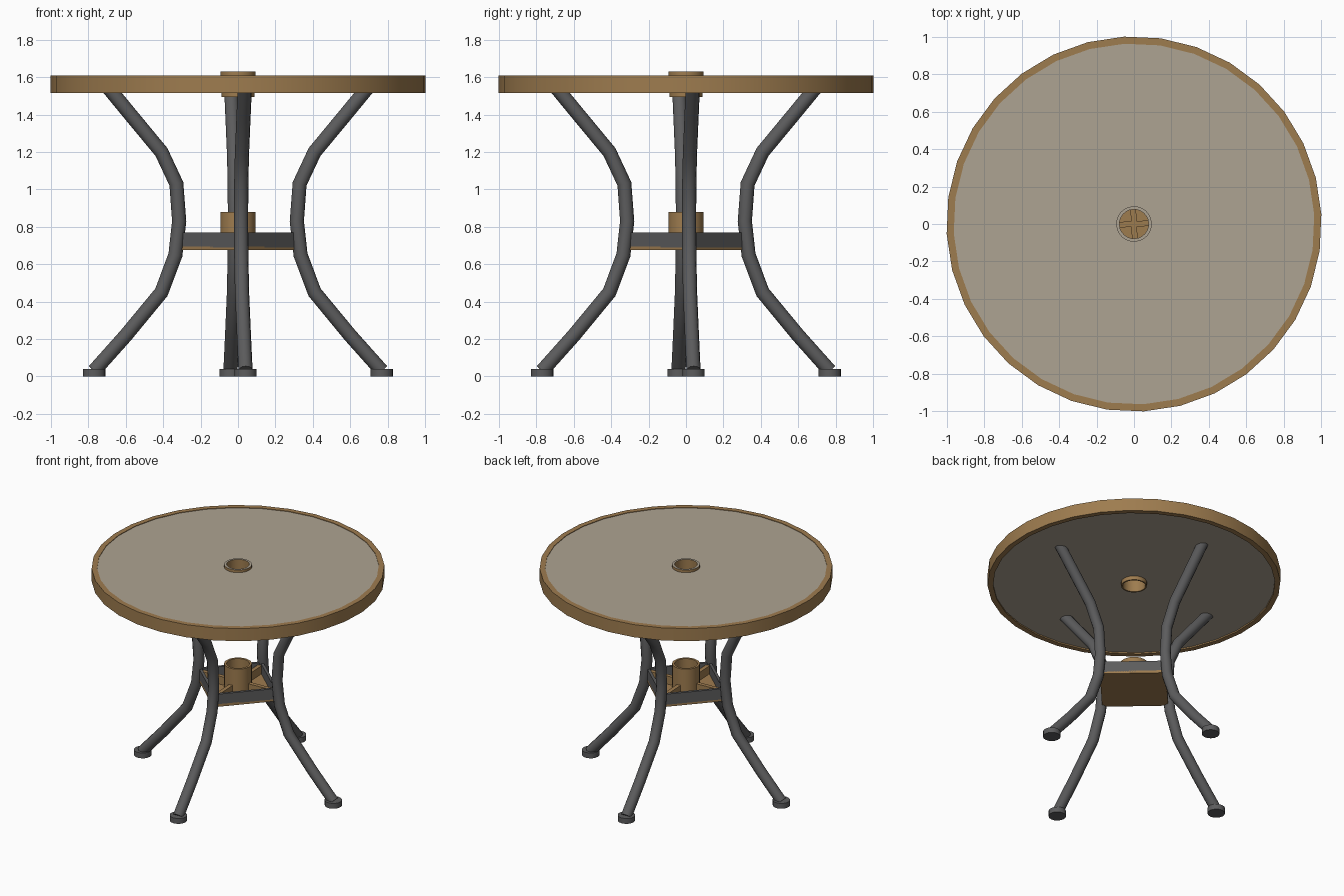
import bpy, bmesh, math
from mathutils import Vector, Matrix

if "Cube" in bpy.data.objects:
    bpy.data.objects.remove(bpy.data.objects["Cube"])

TURN = math.radians(3)   # the whole table is turned slightly


def srgb(r, g, b):
    return tuple(((c / 255 + 0.055) / 1.055) ** 2.4 for c in (r, g, b)) + (1,)


def material(name, rgb):
    m = bpy.data.materials.new(name)
    m.diffuse_color = srgb(*rgb)
    m.use_nodes = True
    m.node_tree.nodes["Principled BSDF"].inputs["Base Color"].default_value = m.diffuse_color
    return m


WOOD = material("warm_brown", (158, 124, 79))
PANEL = material("beige_panel", (174, 163, 146))
METAL = material("dark_grey_metal", (92, 92, 93))


def finish(name, bm, mats, smooth=True):
    bmesh.ops.recalc_face_normals(bm, faces=bm.faces)
    bmesh.ops.rotate(bm, verts=bm.verts, cent=(0, 0, 0), matrix=Matrix.Rotation(TURN, 3, 'Z'))
    me = bpy.data.meshes.new(name)
    bm.to_mesh(me)
    bm.free()
    for m in mats:
        me.materials.append(m)
    ob = bpy.data.objects.new(name, me)
    bpy.context.collection.objects.link(ob)
    if smooth:
        bpy.ops.object.select_all(action='DESELECT')
        ob.select_set(True)
        bpy.context.view_layer.objects.active = ob
        bpy.ops.object.shade_smooth_by_angle(angle=math.radians(35))
    return ob


def bridge(bm, rings, closed):
    n = len(rings[0])
    pairs = list(zip(rings, rings[1:])) + ([(rings[-1], rings[0])] if closed else [])
    for a, b in pairs:
        for i in range(n):
            j = (i + 1) % n
            bm.faces.new((a[i], a[j], b[j], b[i]))
    if not closed:
        bm.faces.new(rings[0])
        bm.faces.new(rings[-1])


def lathe(profile, sides=32, closed=True, cx=0, cy=0):
    bm = bmesh.new()
    rings = []
    for r, z in profile:
        rings.append([bm.verts.new((cx + r * math.cos(math.tau * i / sides),
                                    cy + r * math.sin(math.tau * i / sides), z))
                      for i in range(sides)])
    bridge(bm, rings, closed)
    return bm


def box(size, pos, angle=0):
    bm = bmesh.new()
    m = Matrix.Rotation(angle, 4, 'Z') @ Matrix.Translation(pos) @ Matrix.Diagonal((*size, 1))
    bmesh.ops.create_cube(bm, size=1, matrix=m)
    return bm


# table top: rim ring and inset panel with a centre hole
finish("tabletop_rim", lathe([(1.003, 1.515), (1.003, 1.61), (0.965, 1.61), (0.965, 1.515)]), [WOOD])
finish("tabletop_panel", lathe([(0.97, 1.525), (0.97, 1.606), (0.08, 1.606), (0.08, 1.525)]), [PANEL])

# collar lining the parasol hole, with a pale top face
bm = lathe([(0.078, 1.495), (0.088, 1.495), (0.088, 1.61), (0.095, 1.61),
            (0.095, 1.63), (0.078, 1.63)], 24)
for f in bm.faces:
    if f.calc_center_median().z > 1.625:
        f.material_index = 1
finish("parasol_collar", bm, [WOOD, PANEL])

# curved legs with round feet
PATH = [(0.72, 1.575), (0.58, 1.405), (0.41, 1.20), (0.33, 1.03), (0.315, 0.83),
        (0.335, 0.65), (0.41, 0.45), (0.60, 0.22), (0.77, 0.03)]
for k in range(4):
    a = k * math.pi / 2
    bm = bmesh.new()
    rings = []
    pts = [Vector((r, 0, z)) for r, z in PATH]
    for i, p in enumerate(pts):
        d = (pts[min(i + 1, len(pts) - 1)] - pts[max(i - 1, 0)]).normalized()
        side, up = Vector((0, 1, 0)), d.cross(Vector((0, 1, 0)))
        rings.append([bm.verts.new(p + 0.038 * (side * math.cos(t) + up * math.sin(t)))
                      for t in (math.tau * s / 12 for s in range(12))])
    bridge(bm, rings, False)
    bmesh.ops.rotate(bm, verts=bm.verts, cent=(0, 0, 0), matrix=Matrix.Rotation(a, 3, 'Z'))
    finish(f"leg_{k + 1}", bm, [METAL])
    finish(f"foot_{k + 1}", lathe([(0.06, 0), (0.06, 0.04)], 16, False,
                                  0.77 * math.cos(a), 0.77 * math.sin(a)), [METAL])

# square brace between the legs: side bars, bottom plate and ribs
HALF = 0.32 / math.sqrt(2)
for k in range(4):
    a = math.pi / 4 + k * math.pi / 2
    finish(f"brace_bar_{k + 1}", box((0.02, 2 * HALF, 0.08), (HALF - 0.01, 0, 0.73), a), [METAL], False)
    finish(f"brace_rib_{k + 1}", box((0.30, 0.03, 0.065), (0.15, 0, 0.7225), a - math.pi / 4), [WOOD], False)
finish("brace_plate", box((2 * HALF, 2 * HALF, 0.02), (0, 0, 0.685), math.pi / 4), [WOOD], False)

# lower parasol holder tube
finish("parasol_holder", lathe([(0.095, 0.69), (0.095, 0.88), (0.078, 0.88), (0.078, 0.69)], 24), [WOOD])
